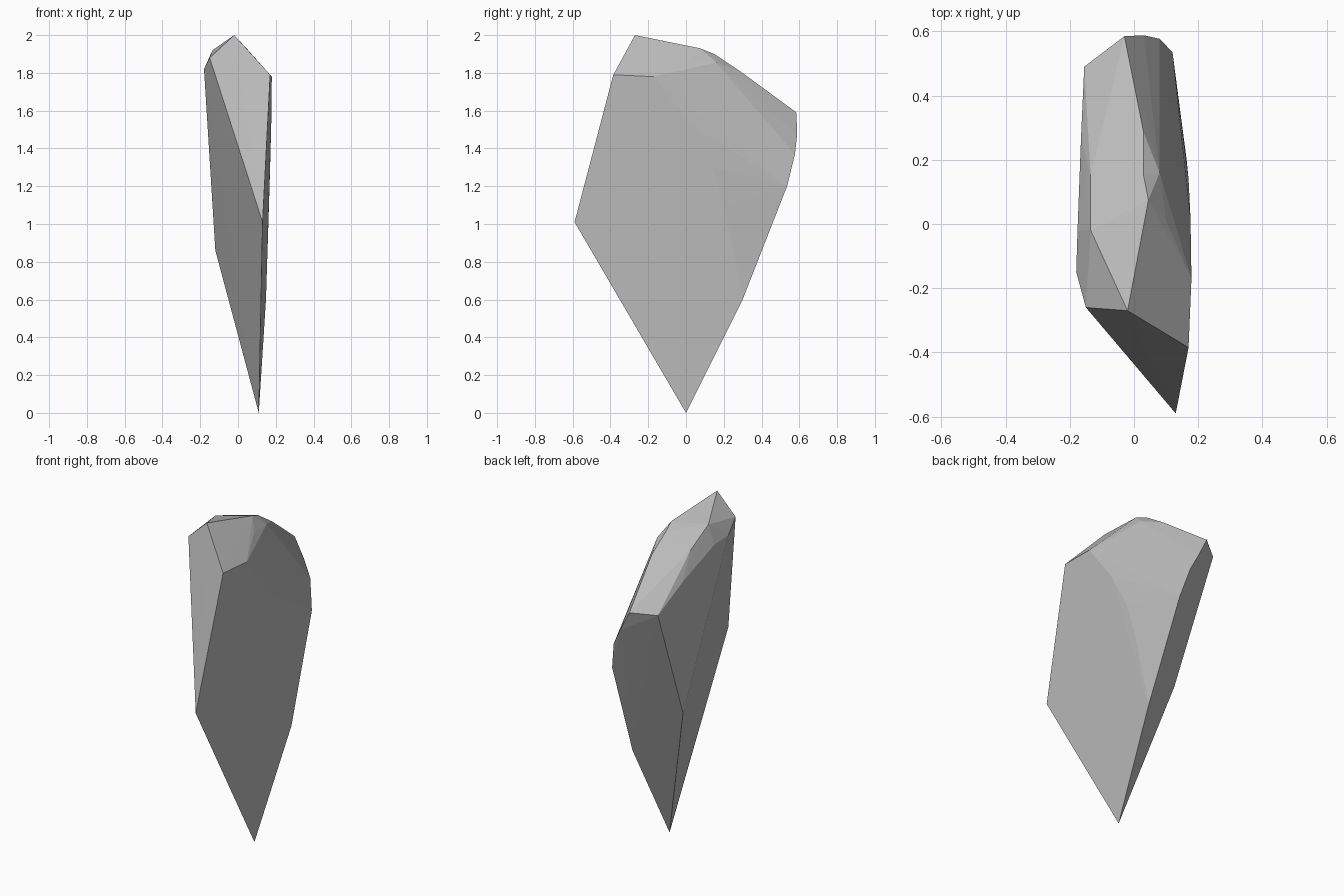
import bpy, bmesh

# Key corners of the stone shard; the convex hull gives its flat facets
corners = [
    # bottom tip and lower corners
    (0.11, 0.0, 0.0), (0.13, -0.59, 1.01), (-0.12, 0.2, 0.86), (0.148, 0.30, 0.60),
    # front upper facet
    (0.17, -0.385, 1.79), (-0.02, -0.27, 2.0), (-0.15, -0.26, 1.88), (0.179, -0.17, 1.78),
    # top ridge, running back
    (0.045, 0.075, 1.93), (0.03, 0.15, 1.9), (0.03, 0.285, 1.81), (-0.03, 0.585, 1.59),
    # left shoulder
    (-0.18, -0.15, 1.82), (-0.176, -0.02, 1.81), (-0.135, -0.02, 1.92),
    (-0.135, 0.15, 1.83), (-0.165, 0.27, 1.69), (-0.155, 0.49, 1.57),
    # rounded back right edge
    (0.03, 0.588, 1.47), (0.08, 0.577, 1.37), (0.12, 0.535, 1.2),
    (0.10, 0.01, 1.865), (0.08, 0.16, 1.855),
    (0.176, 0.02, 1.53), (0.17, 0.14, 1.3), (0.164, 0.2, 1.1),
]

bm = bmesh.new()
for c in corners:
    bm.verts.new(c)
res = bmesh.ops.convex_hull(bm, input=bm.verts)
loose = [v for v in bm.verts if not v.link_faces]
bmesh.ops.delete(bm, geom=loose, context='VERTS')
bmesh.ops.recalc_face_normals(bm, faces=bm.faces)

mesh = bpy.data.meshes.new("stone_shard")
bm.to_mesh(mesh)
bm.free()

# Plain grey stone
stone = bpy.data.materials.new("grey_stone")
stone.diffuse_color = (0.5, 0.5, 0.5, 1)
mesh.materials.append(stone)

shard = bpy.data.objects.new("stone_shard", mesh)
bpy.context.collection.objects.link(shard)
